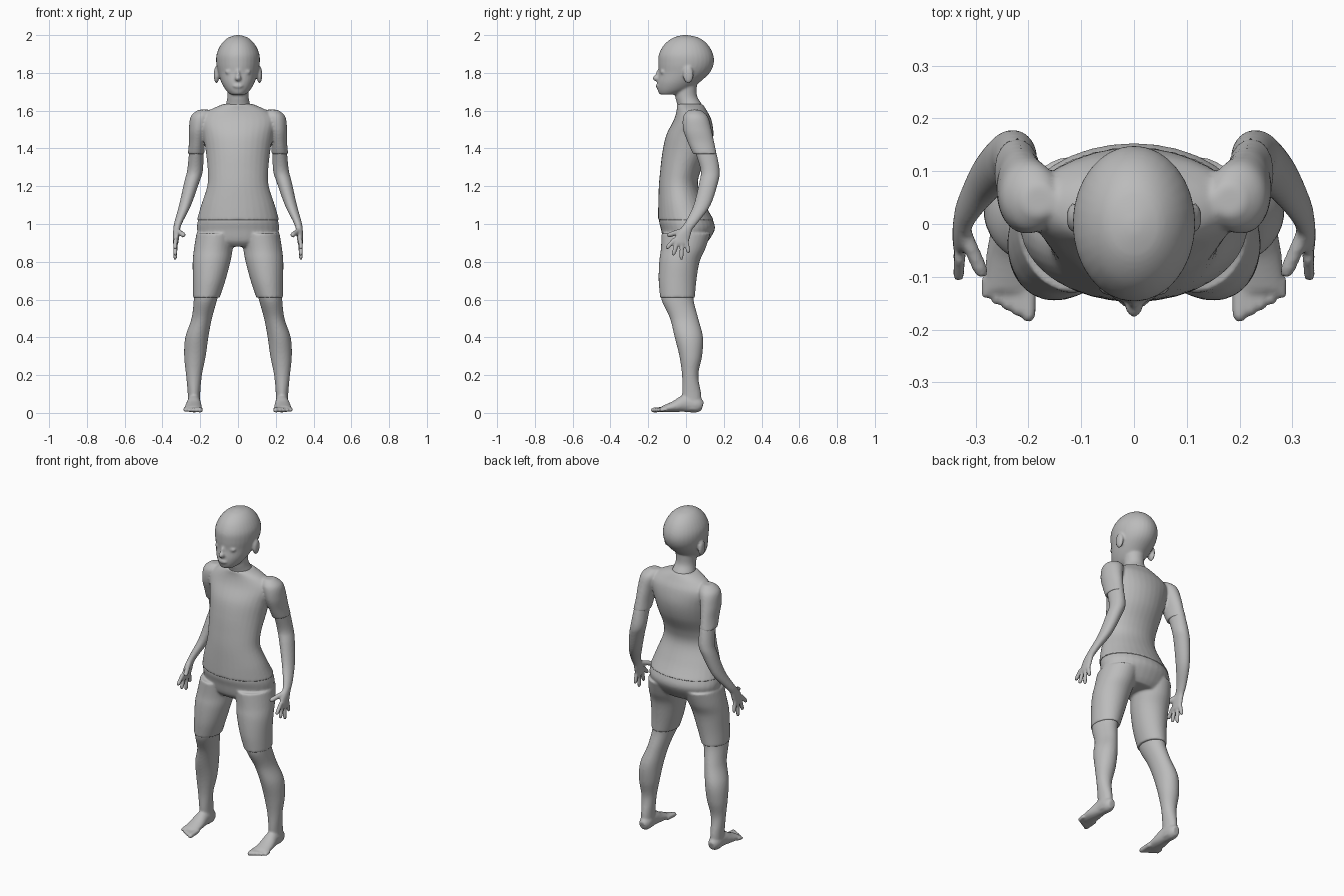
import bpy, bmesh, math
from mathutils import Vector, Matrix

cube = bpy.data.objects.get("Cube")
if cube:
    bpy.data.objects.remove(cube, do_unlink=True)

grey = bpy.data.materials.new("plain grey")
grey.use_nodes = True
grey.diffuse_color = (0.5, 0.5, 0.5, 1)
grey.node_tree.nodes["Principled BSDF"].inputs["Base Color"].default_value = (0.5, 0.5, 0.5, 1)

SIDES = 32
STEPS = 6


def spline(rows):
    """Smoothly interpolate the rows of a loft."""
    rows = [Vector(r) for r in rows]
    padded = [rows[0]] + rows + [rows[-1]]
    result = []
    for a, b, c, d in zip(padded, padded[1:], padded[2:], padded[3:]):
        for step in range(STEPS):
            t = step / STEPS
            result.append(0.5 * (2 * b + (c - a) * t + (2 * a - 5 * b + 4 * c - d) * t * t
                                 + (3 * b - a - 3 * c + d) * t ** 3))
    return result + [rows[-1]]


def loft(bm, rows, side=1, across=False):
    """Loft ellipses (x, y, z, radius, radius), level or across the path."""
    rows = spline(rows)
    rings = []
    for i, row in enumerate(rows):
        centre = Vector(row[:3])
        u, v = Vector((1, 0, 0)), Vector((0, 1, 0))
        if across:
            ahead, behind = rows[min(i + 1, len(rows) - 1)], rows[max(i - 1, 0)]
            tangent = (Vector(ahead[:3]) - Vector(behind[:3])).normalized()
            u = (u - tangent * u.dot(tangent)).normalized()
            v = tangent.cross(u)
        ring = []
        for k in range(SIDES):
            a = math.tau * k / SIDES
            p = centre + u * row[3] * math.cos(a) + v * row[4] * math.sin(a)
            ring.append(bm.verts.new((p.x * side, p.y, p.z)))
        rings.append(ring)
    for low, high in zip(rings, rings[1:]):
        for k in range(SIDES):
            n = (k + 1) % SIDES
            bm.faces.new((low[k], low[n], high[n], high[k]))
    bm.faces.new(rings[0])
    bm.faces.new(rings[-1])


def digit(bm, start, end, radius, side):
    """A slim rounded finger or toe."""
    start, end = Vector(start), Vector(end)
    rows = [(*start.lerp(end, t), radius * s, radius * s)
            for t, s in ((0, 1), (0.5, 1), (0.85, 0.95), (1, 0.5))]
    loft(bm, rows, side, across=True)


def blob(bm, centre, radii):
    matrix = Matrix.Translation(centre) @ Matrix.Diagonal((*radii, 1))
    bmesh.ops.create_uvsphere(bm, u_segments=24, v_segments=16, radius=1, matrix=matrix)


def finish(bm, name, smoothing):
    """Fuse the lofts into one smooth skin."""
    bmesh.ops.recalc_face_normals(bm, faces=bm.faces)
    mesh = bpy.data.meshes.new(name)
    bm.to_mesh(mesh)
    bm.free()
    mesh.materials.append(grey)
    obj = bpy.data.objects.new(name, mesh)
    bpy.context.collection.objects.link(obj)
    remesh = obj.modifiers.new("fuse", 'REMESH')
    remesh.mode = 'VOXEL'
    remesh.voxel_size = 0.0065
    remesh.use_smooth_shade = True
    soften = obj.modifiers.new("soften", 'SMOOTH')
    soften.factor = 0.5
    soften.iterations = smoothing


# Head, neck and face
bm = bmesh.new()
loft(bm, [(0, -.005, 2.0, .012, .015), (0, 0, 1.985, .055, .07), (0, 0, 1.95, .09, .115),
          (0, 0, 1.9, .113, .143), (0, 0, 1.85, .115, .147), (0, -.01, 1.8, .105, .135),
          (0, -.04, 1.75, .088, .112), (0, -.065, 1.71, .065, .085), (0, -.09, 1.685, .04, .05)])
loft(bm, [(0, 0, 1.76, .06, .06), (0, 0, 1.68, .056, .058),
          (0, .02, 1.63, .065, .066), (0, .03, 1.58, .08, .07)])
blob(bm, (0, -.153, 1.772), (.017, .024, .017))
blob(bm, (0, -.145, 1.79), (.011, .015, .03))
blob(bm, (0, -.148, 1.73), (.028, .012, .012))
for side in (-1, 1):
    blob(bm, (.045 * side, -.122, 1.805), (.023, .015, .012))
    blob(bm, (.114 * side, .012, 1.79), (.014, .028, .046))
finish(bm, "head", 4)

# Arms and hands
for side, label in ((1, "left"), (-1, "right")):
    bm = bmesh.new()
    loft(bm, [(.217, .08, 1.45, .036, .06), (.222, .11, 1.36, .039, .055),
              (.228, .128, 1.28, .042, .05), (.245, .12, 1.22, .04, .05),
              (.28, .085, 1.1, .032, .045), (.315, .03, 1.01, .022, .035),
              (.325, 0, .97, .018, .034), (.327, -.015, .94, .017, .04),
              (.33, -.03, .895, .014, .042)], side)
    tips = ((-.105, .868), (-.07, .832), (-.025, .81), (.014, .845))
    for i, (y, z) in enumerate(tips):
        digit(bm, (.33, -.06 + .02 * i, .92), (.333, y, z), .0115, side)
    digit(bm, (.32, -.02, .965), (.285, -.1, .938), .014, side)
    finish(bm, label + "_arm", 4)

# Lower legs, feet and toes
for side, label in ((1, "left"), (-1, "right")):
    bm = bmesh.new()
    loft(bm, [(.16, -.045, .68, .072, .088), (.172, -.045, .6, .062, .085),
              (.192, -.01, .5, .054, .075), (.218, .015, .4, .061, .075),
              (.228, .025, .3, .057, .06), (.233, .022, .2, .042, .043),
              (.233, .03, .1, .033, .05), (.232, .035, .02, .033, .048)], side)
    loft(bm, [(.232, .088, .035, .02, .025), (.232, .06, .042, .034, .041),
              (.233, 0, .05, .036, .046), (.236, -.06, .034, .044, .03),
              (.238, -.125, .02, .046, .016)], side, across=True)
    for i in range(5):
        x = .2 + .02 * i
        digit(bm, (x, -.1, .02), (x, -.186 + .011 * i, .014), .014 - .001 * i, side)
    finish(bm, label + "_leg", 4)

# Shirt with short sleeves
bm = bmesh.new()
loft(bm, [(0, .02, 1.635, .078, .068), (0, .03, 1.6, .155, .08), (0, .035, 1.55, .2, .1),
          (0, .02, 1.47, .185, .125), (0, 0, 1.38, .17, .125), (0, -.03, 1.28, .16, .107),
          (0, -.04, 1.2, .163, .104), (0, -.022, 1.1, .195, .125), (0, 0, 1.02, .218, .148)])
for side in (-1, 1):
    loft(bm, [(.18, .045, 1.605, .03, .03), (.195, .05, 1.57, .055, .065),
              (.21, .06, 1.5, .05, .075), (.217, .08, 1.43, .043, .07),
              (.222, .1, 1.37, .044, .063)], side)
finish(bm, "shirt", 6)

# Shorts
bm = bmesh.new()
loft(bm, [(0, -.01, 1.08, .19, .12), (0, 0, 1.02, .212, .143), (0, .01, .97, .217, .142),
          (0, 0, .91, .2, .118), (0, 0, .88, .15, .09)])
for side in (-1, 1):
    loft(bm, [(.115, 0, .95, .105, .13), (.13, -.015, .87, .103, .118),
              (.14, -.035, .8, .1, .107), (.153, -.045, .7, .086, .1),
              (.168, -.045, .61, .071, .092)], side)
finish(bm, "shorts", 6)
